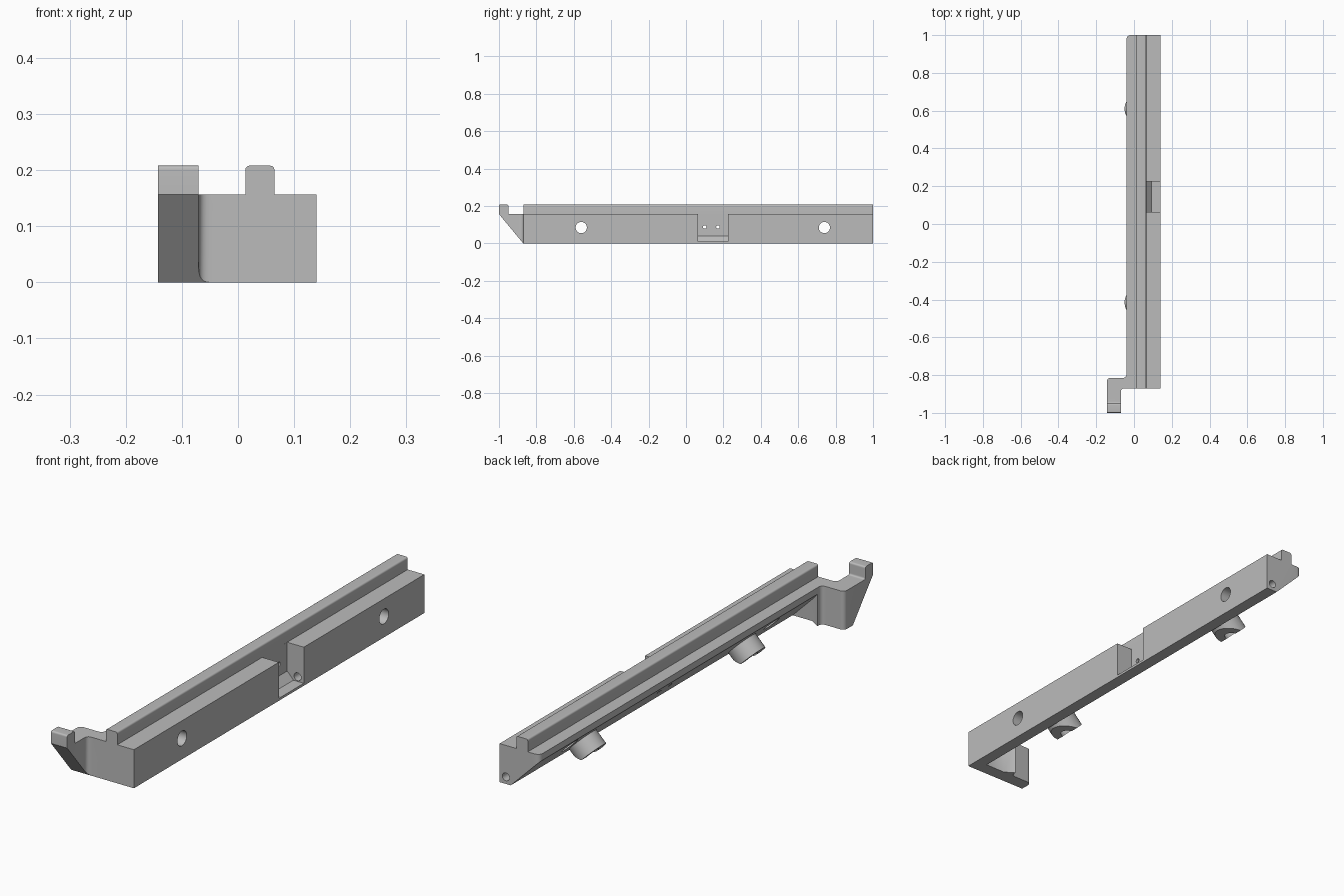
import bpy
import bmesh
from mathutils import Vector

if "Cube" in bpy.data.objects:
    bpy.data.objects.remove(bpy.data.objects["Cube"])

GREY = (0.5, 0.5, 0.5, 1)
mat = bpy.data.materials.new("plain grey")
mat.use_nodes = True
mat.diffuse_color = GREY
mat.node_tree.nodes["Principled BSDF"].inputs["Base Color"].default_value = GREY


def rounded(points, steps=6):
    """Round each outline point that carries a radius."""
    out = []
    for i, p in enumerate(points):
        c = Vector(p[:2])
        if len(p) == 2:
            out.append(c)
            continue
        a = c + (Vector(points[i - 1][:2]) - c).normalized() * p[2]
        b = c + (Vector(points[(i + 1) % len(points)][:2]) - c).normalized() * p[2]
        for k in range(steps + 1):
            t = k / steps
            out.append(a * (1 - t) ** 2 + c * 2 * t * (1 - t) + b * t * t)
    return out


def prism(name, points, axis, lo, hi):
    """Extrude an outline along one axis."""
    place = {"x": lambda p, h: (h, p.x, p.y),
             "y": lambda p, h: (p.x, h, p.y),
             "z": lambda p, h: (p.x, p.y, h)}[axis]
    bm = bmesh.new()
    base = bm.faces.new([bm.verts.new(place(p, lo)) for p in rounded(points)])
    shift = place(Vector((0, 0)), hi - lo)
    new = bmesh.ops.extrude_face_region(bm, geom=[base], use_keep_orig=True)["geom"]
    bmesh.ops.translate(bm, vec=shift, verts=[v for v in new if isinstance(v, bmesh.types.BMVert)])
    bmesh.ops.recalc_face_normals(bm, faces=bm.faces)
    mesh = bpy.data.meshes.new(name)
    bm.to_mesh(mesh)
    bm.free()
    obj = bpy.data.objects.new(name, mesh)
    bpy.context.collection.objects.link(obj)
    mesh.materials.append(mat)
    return obj


def rod(name, start, end, radius):
    """Cylinder between two points."""
    a, b = Vector(start), Vector(end)
    bpy.ops.mesh.primitive_cylinder_add(vertices=32, radius=radius, depth=(b - a).length,
                                        location=(a + b) / 2,
                                        rotation=(b - a).to_track_quat("Z", "Y").to_euler())
    obj = bpy.context.object
    obj.name = name
    obj.data.materials.append(mat)
    return obj


def combine(target, other, operation):
    mod = target.modifiers.new("combine", "BOOLEAN")
    mod.operation = operation
    mod.solver = "EXACT"
    mod.object = other
    bpy.context.view_layer.objects.active = target
    bpy.ops.object.modifier_apply(modifier=mod.name)
    bpy.data.objects.remove(other)


TOP, CREST, SIDE = 0.157, 0.208, 0.14
BOSSES, SCREWS, PINS = (-0.415, 0.61), (-0.56, 0.74), (0.10, 0.17)

# long bar with raised rail and sloping underside
bar = prism("rail_bar", [(SIDE, 0), (SIDE, TOP), (0.065, TOP), (0.065, CREST, 0.009),
                         (0.013, CREST, 0.009), (0.013, TOP), (-0.04, TOP),
                         (-0.04, 0.13), (0.09, 0)], "y", -0.87, 1)

# rounded rear corner
combine(bar, prism("corner_limit", [(0.3, -1.2), (0.3, 1.2), (0.2, 1.2), (0.2, 1), (-0.04, 1, 0.025),
                                    (-0.04, -1.2)], "z", -0.1, 0.4), "INTERSECT")

# side arm and hook
combine(bar, prism("hook_arm", [(SIDE, -0.87), (-0.07, -0.87, 0.02), (-0.07, -1), (-0.143, -1),
                                (-0.143, -0.815, 0.02), (-0.04, -0.815, 0.02), (-0.04, -0.79),
                                (0, -0.815), (SIDE, -0.815)], "z", 0, TOP), "UNION")
combine(bar, prism("hook_tip", [(-1, 0.14), (-1, CREST, 0.008), (-0.95, CREST, 0.008),
                                (-0.95, TOP, 0.008), (-0.93, TOP), (-0.93, 0.14)],
                   "x", -0.143, -0.07), "UNION")
combine(bar, prism("hook_slope", [(-0.787, -0.1), (-0.87, 0), (-1, TOP), (-1.1, TOP), (-1.1, -0.1)],
                   "x", -0.2, 0), "DIFFERENCE")

# angled bosses on the sloping underside, trimmed level with the base
for y in BOSSES:
    combine(bar, rod("boss", (-0.006, y, 0.008), (0.06, y, 0.074), 0.062), "UNION")
combine(bar, prism("base_trim", [(-0.5, -1.5), (0.5, -1.5), (0.5, 1.5), (-0.5, 1.5)],
                   "z", -0.3, 0), "DIFFERENCE")
for y in BOSSES:
    combine(bar, rod("boss_hole", (-0.06, y, -0.046), (0.06, y, 0.074), 0.03), "DIFFERENCE")

# notch in the outer side
combine(bar, prism("notch", [(0.3, 0.01), (0.3, 0.3), (0.0651, 0.3), (0.0651, 0.04), (0.093, 0.01)],
                   "y", 0.063, 0.224), "DIFFERENCE")

# cross holes, pin holes and the lengthwise bore
for y in SCREWS:
    combine(bar, rod("screw_hole", (-0.3, y, 0.085), (0.3, y, 0.085), 0.03), "DIFFERENCE")
for y in PINS:
    combine(bar, rod("pin_hole", (-0.3, y, 0.088), (0.3, y, 0.088), 0.009), "DIFFERENCE")
combine(bar, rod("long_bore", (0.112, 0.2, 0.029), (0.112, 1.1, 0.029), 0.016), "DIFFERENCE")

bpy.ops.object.select_all(action="DESELECT")
bar.select_set(True)
bpy.context.view_layer.objects.active = bar
bpy.ops.object.shade_smooth_by_angle(angle=0.6)
